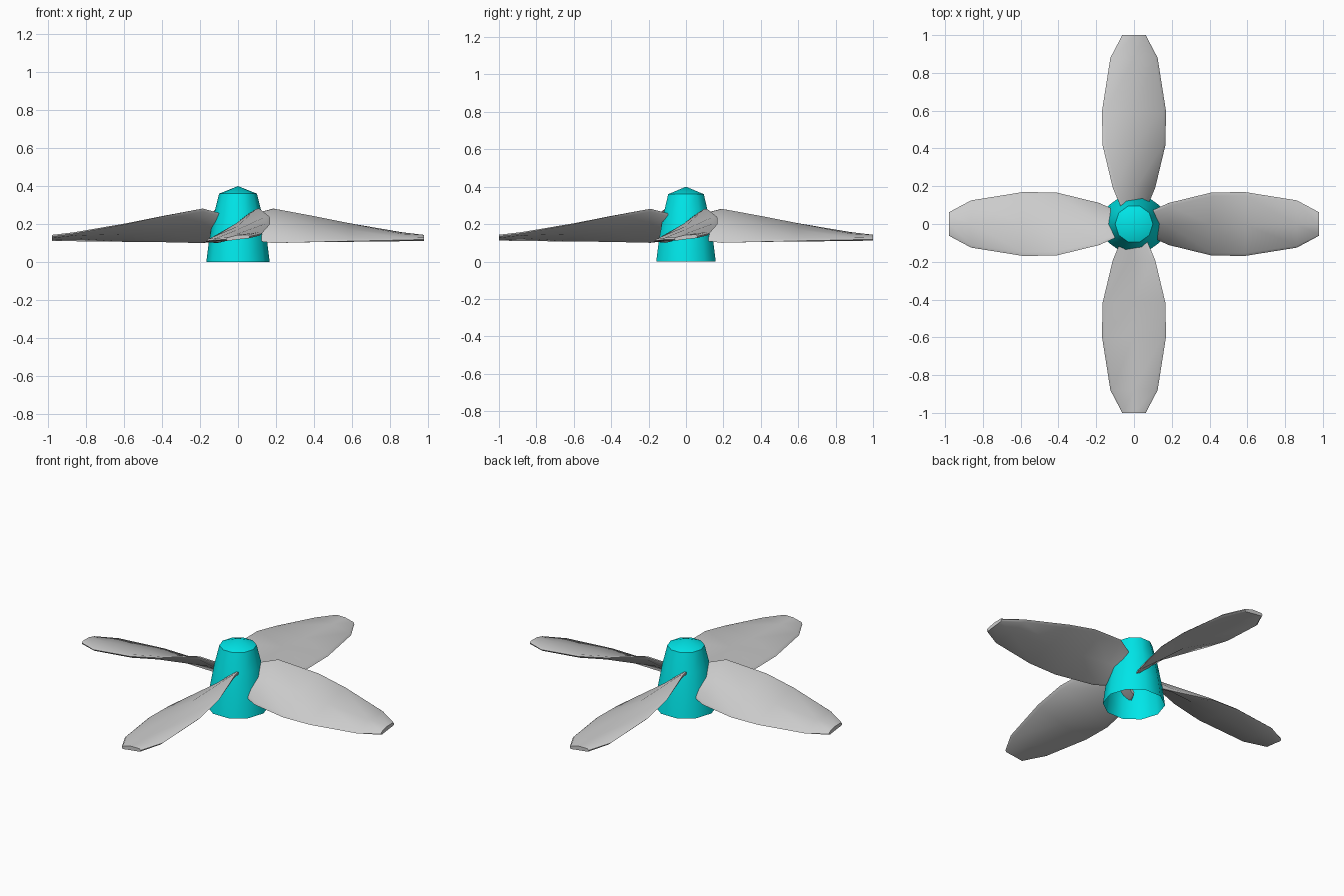
import bpy, bmesh
from math import sin, cos, pi
from mathutils import Matrix

if "Cube" in bpy.data.objects:
    bpy.data.objects.remove(bpy.data.objects["Cube"])


def make_object(name, bm, angle):
    bmesh.ops.recalc_face_normals(bm, faces=bm.faces)
    mesh = bpy.data.meshes.new(name)
    bm.to_mesh(mesh)
    bm.free()
    obj = bpy.data.objects.new(name, mesh)
    bpy.context.collection.objects.link(obj)
    bpy.ops.object.select_all(action='DESELECT')
    bpy.context.view_layer.objects.active = obj
    obj.select_set(True)
    bpy.ops.object.shade_smooth_by_angle(angle=angle)
    return obj


def skin(bm, rings):
    for a, b in zip(rings, rings[1:]):
        n = len(a)
        for i in range(n):
            j = (i + 1) % n
            bm.faces.new((a[i], a[j], b[j], b[i]))


# Hub: ten-sided tapered cap, open underneath
SIDES = 10
hub_profile = [(0.167, 0.0), (0.153, 0.11), (0.127, 0.25), (0.1, 0.36)]
bm = bmesh.new()
rings = [[bm.verts.new((r * cos(2 * pi * i / SIDES), r * sin(2 * pi * i / SIDES), z))
          for i in range(SIDES)] for r, z in hub_profile]
skin(bm, rings)
apex = bm.verts.new((0, 0, 0.4))
for i in range(SIDES):
    bm.faces.new((rings[-1][i], rings[-1][(i + 1) % SIDES], apex))
hub = make_object("hub", bm, 0.9)
teal = bpy.data.materials.new("hub_teal")
teal.diffuse_color = (0.0, 0.8, 0.82, 1)
teal.use_nodes = True
teal.node_tree.nodes["Principled BSDF"].inputs["Base Color"].default_value = teal.diffuse_color
hub.data.materials.append(teal)

# Blade stations: distance out, half width, low edge height, high edge height
stations = [(0.07, 0.06, 0.115, 0.25), (0.19, 0.112, 0.1, 0.282),
            (0.42, 0.167, 0.106, 0.238), (0.6, 0.169, 0.11, 0.2),
            (0.88, 0.125, 0.116, 0.15), (1.0, 0.062, 0.119, 0.135)]
# Section: position across the blade, offset above or below the mid surface
section = [(-1, 0.0), (-0.9, -0.008), (0, -0.008), (0.9, -0.009),
           (1, 0.0), (0.9, 0.009), (0, 0.016), (-0.9, 0.009)]


def make_blade(name, angle, reach):
    bm = bmesh.new()
    rings = []
    for s, w, low, high in stations:
        mid, rise = (low + high) / 2, (high - low) / 2
        length = (w * w + rise * rise) ** 0.5
        rings.append([bm.verts.new((t * w - d * rise / length, -s * reach,
                                    mid + t * rise + d * w / length))
                      for t, d in section])
    skin(bm, rings)
    bm.faces.new(rings[0])
    bm.faces.new(rings[-1])
    bmesh.ops.rotate(bm, verts=bm.verts, cent=(0, 0, 0), matrix=Matrix.Rotation(angle, 3, 'Z'))
    return make_object(name, bm, 1.0)


# Four twisted blades, the side pair slightly shorter
for k, side in enumerate(("front", "right", "back", "left")):
    make_blade(side + "_blade", k * pi / 2, 0.98 if k % 2 else 1.0)
